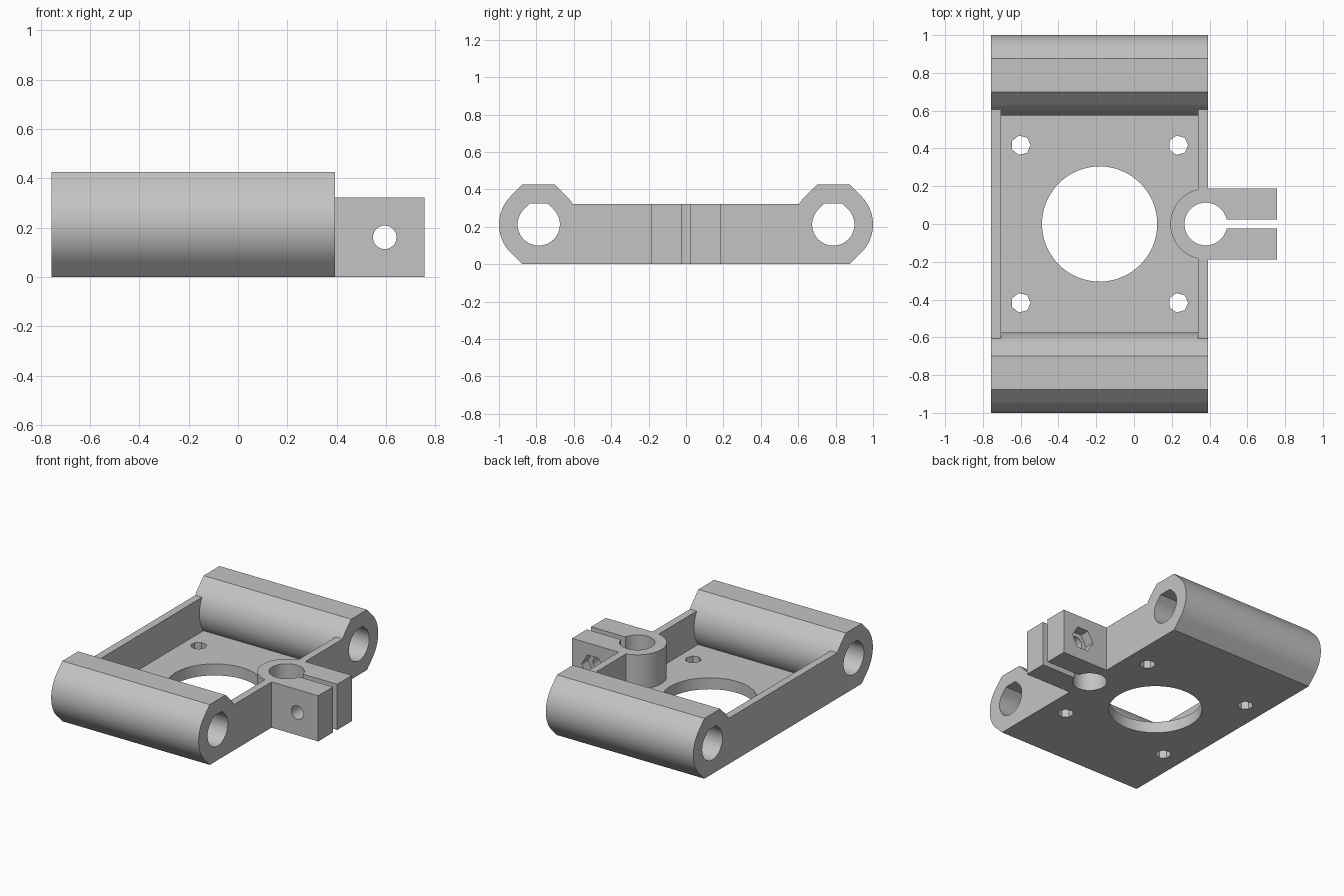
import bpy, bmesh, math

old = bpy.data.objects.get("Cube")
if old:
    bpy.data.objects.remove(old, do_unlink=True)

grey = bpy.data.materials.new("plain grey")
grey.use_nodes = True
COLOUR = (0.55, 0.55, 0.55, 1)
grey.diffuse_color = COLOUR
grey.node_tree.nodes["Principled BSDF"].inputs["Base Color"].default_value = COLOUR

# Main sizes
LEFT, RIGHT, TIP = -0.757, 0.393, 0.757
FLOOR, WALL, WALL_TOP = 0.081, 0.053, 0.322
ROD_Y, ROD_R, BORE_R = 0.7875, 0.2125, 0.113
MOTOR_X, BOLT = -0.182, 0.417
CLAMP_X, CLAMP_R = 0.38, 0.188
SCREW_X, SCREW_Z = 0.595, 0.161


def prism(name, outline, axis, low, high):
    """Extrude a 2D outline along an axis."""
    place = {"x": lambda u, v, w: (w, u, v),
             "y": lambda u, v, w: (u, w, v),
             "z": lambda u, v, w: (u, v, w)}[axis]
    bm = bmesh.new()
    ends = [[bm.verts.new(place(u, v, w)) for u, v in outline] for w in (low, high)]
    for end in ends:
        bm.faces.new(end)
    count = len(outline)
    for i in range(count):
        j = (i + 1) % count
        bm.faces.new((ends[0][i], ends[0][j], ends[1][j], ends[1][i]))
    bmesh.ops.recalc_face_normals(bm, faces=bm.faces)
    mesh = bpy.data.meshes.new(name)
    bm.to_mesh(mesh)
    bm.free()
    mesh.materials.append(grey)
    obj = bpy.data.objects.new(name, mesh)
    bpy.context.collection.objects.link(obj)
    return obj


def arc(cu, cv, r, start, end, steps):
    angles = [math.radians(start + (end - start) * i / steps) for i in range(steps + 1)]
    return [(cu + r * math.cos(a), cv + r * math.sin(a)) for a in angles]


def circle(cu, cv, r, sides):
    return arc(cu, cv, r, 0, 360, sides)[:-1]


def box(name, x0, x1, y0, y1, z0, z1):
    return prism(name, [(x0, y0), (x1, y0), (x1, y1), (x0, y1)], "z", z0, z1)


def flats(cy, r, side):
    """Ends of the flat that caps a round between 45 degree slopes."""
    k = r * (math.sqrt(2) - 1) * side
    return [(cy + k, ROD_R + r * side), (cy - k, ROD_R + r * side)]


# Solid parts: floor, side walls, rod sleeves, clamp
body = box("motor_bracket", LEFT, RIGHT, -ROD_Y, ROD_Y, 0, FLOOR)
solids = [box("side_wall", x, x + WALL, -0.63, 0.63, 0, WALL_TOP)
          for x in (LEFT, RIGHT - WALL)]
cutters = []
for y in (-ROD_Y, ROD_Y):
    sleeve = (arc(y, ROD_R, ROD_R, -45, 45, 20) + flats(y, ROD_R, 1)
              + arc(y, ROD_R, ROD_R, 135, 225, 20) + flats(y, ROD_R, -1))
    solids.append(prism("rod_sleeve", sleeve, "x", LEFT, RIGHT))
    bore = arc(y, ROD_R, BORE_R, -225, 45, 40) + flats(y, BORE_R, 1)
    cutters.append(prism("rod_bore", bore, "x", LEFT - 0.1, RIGHT + 0.1))
clamp = arc(CLAMP_X, 0, CLAMP_R, 90, 270, 32) + [(TIP, -CLAMP_R), (TIP, CLAMP_R)]
solids.append(prism("clamp", clamp, "z", 0, WALL_TOP))

# Openings: motor hole, bolt holes, clamp bore, slit, screw hole, nut pocket
cutters.append(prism("motor_hole", circle(MOTOR_X, 0, 0.305, 64), "z", -0.1, 0.2))
for sx in (-1, 1):
    for sy in (-1, 1):
        hole = circle(MOTOR_X + sx * BOLT, sy * BOLT, 0.052, 7)
        cutters.append(prism("bolt_hole", hole, "z", -0.1, 0.2))
cutters += [
    prism("clamp_bore", circle(CLAMP_X, 0, BORE_R, 48), "z", -0.1, 0.5),
    box("clamp_slit", CLAMP_X, 0.9, -0.024, 0.024, -0.1, 0.5),
    prism("screw_hole", circle(SCREW_X, SCREW_Z, 0.048, 18), "y", -0.3, 0.3),
    prism("nut_pocket", circle(SCREW_X, SCREW_Z, 0.087, 6), "y", 0.118, 0.3),
]

# Join the solids, then cut the openings
helpers = [(o, "UNION") for o in solids] + [(o, "DIFFERENCE") for o in cutters]
for obj, operation in helpers:
    obj.hide_render = True
    mod = body.modifiers.new(obj.name, "BOOLEAN")
    mod.operation = operation
    mod.solver = "EXACT"
    mod.object = obj

# Bake the result and drop the helpers
bpy.context.view_layer.update()
graph = bpy.context.evaluated_depsgraph_get()
result = bpy.data.meshes.new_from_object(body.evaluated_get(graph))
body.modifiers.clear()
body.data = result
result.materials.clear()
result.materials.append(grey)
for obj, operation in helpers:
    bpy.data.objects.remove(obj, do_unlink=True)

# Merge coplanar pieces and smooth the rounds
bm = bmesh.new()
bm.from_mesh(result)
bmesh.ops.remove_doubles(bm, verts=bm.verts, dist=0.0001)
bmesh.ops.dissolve_limit(bm, angle_limit=0.002, verts=bm.verts, edges=bm.edges)
bm.to_mesh(result)
bm.free()
for face in result.polygons:
    face.material_index = 0
bpy.ops.object.select_all(action="DESELECT")
body.select_set(True)
bpy.context.view_layer.objects.active = body
bpy.ops.object.shade_smooth_by_angle(angle=math.radians(30))
